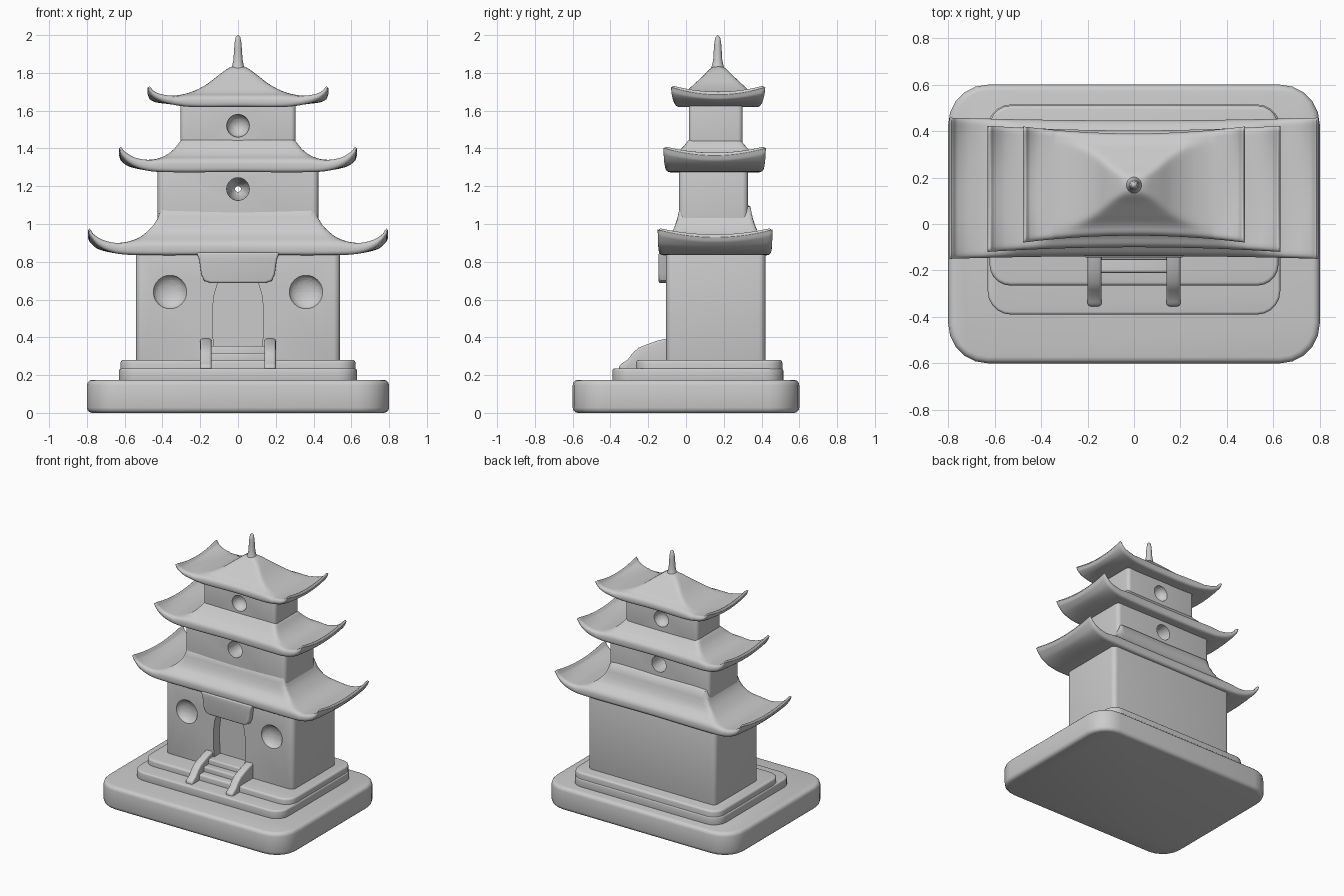
import bpy, bmesh, math
from mathutils import Matrix

if "Cube" in bpy.data.objects:
    bpy.data.objects.remove(bpy.data.objects["Cube"])


def make(name, bm):
    bmesh.ops.recalc_face_normals(bm, faces=bm.faces)
    me = bpy.data.meshes.new(name)
    bm.to_mesh(me)
    bm.free()
    ob = bpy.data.objects.new(name, me)
    bpy.context.collection.objects.link(ob)
    return ob


def activate(ob):
    bpy.ops.object.select_all(action='DESELECT')
    ob.select_set(True)
    bpy.context.view_layer.objects.active = ob


def bevel(ob, width, segs=3):
    activate(ob)
    m = ob.modifiers.new("round", 'BEVEL')
    m.width, m.segments, m.limit_method, m.angle_limit = width, segs, 'ANGLE', math.radians(50)
    bpy.ops.object.modifier_apply(modifier=m.name)


def smooth(ob, angle=40):
    activate(ob)
    bpy.ops.object.shade_smooth_by_angle(angle=math.radians(angle))


def block(name, x0, x1, y0, y1, z0, z1, corner, rim, segs=5):
    """Box with rounded upright corners and softened rims."""
    bm = bmesh.new()
    bmesh.ops.create_cube(bm, size=1, matrix=Matrix.Translation(
        ((x0 + x1) / 2, (y0 + y1) / 2, (z0 + z1) / 2)) @ Matrix.Diagonal((x1 - x0, y1 - y0, z1 - z0, 1)))
    up = [e for e in bm.edges if abs(e.verts[0].co.z - e.verts[1].co.z) > 1e-4]
    bmesh.ops.bevel(bm, geom=up, offset=corner, segments=segs, profile=0.5, affect='EDGES')
    ob = make(name, bm)
    bevel(ob, rim)
    smooth(ob)
    return ob


def prism(name, pts, axis, a, b, rim):
    """Outline extruded along x (outline in y,z) or y (outline in x,z)."""
    bm = bmesh.new()
    f = bm.faces.new([bm.verts.new((a, p, q) if axis == 'x' else (p, a, q)) for p, q in pts])
    new = bmesh.ops.extrude_face_region(bm, geom=[f])['geom']
    shift = (b - a, 0, 0) if axis == 'x' else (0, b - a, 0)
    bmesh.ops.translate(bm, vec=shift, verts=[v for v in new if isinstance(v, bmesh.types.BMVert)])
    ob = make(name, bm)
    if rim:
        bevel(ob, rim)
        smooth(ob)
    return ob


def ball(center, radii):
    bm = bmesh.new()
    bmesh.ops.create_uvsphere(bm, u_segments=32, v_segments=20, radius=1,
                              matrix=Matrix.Translation(center) @ Matrix.Diagonal((*radii, 1)))
    return make("dent_cutter", bm)


def cut(ob, cutters):
    for c in cutters:
        c.hide_render = True
        activate(ob)
        m = ob.modifiers.new("cut", 'BOOLEAN')
        m.operation, m.solver, m.object = 'DIFFERENCE', 'EXACT', c
        bpy.ops.object.modifier_apply(modifier=m.name)
        bpy.data.objects.remove(c)
    smooth(ob)


def curve(pts, t):
    """Smooth interpolation through profile points."""
    t = min(max(t, pts[0][0]), pts[-1][0])
    n = len(pts)
    i = next(k for k in range(n - 1) if t <= pts[k + 1][0])

    def slope(k):
        a, b = pts[max(k - 1, 0)], pts[min(k + 1, n - 1)]
        return (b[1] - a[1]) / (b[0] - a[0])
    (ta, va), (tb, vb) = pts[i], pts[i + 1]
    h = tb - ta
    s = (t - ta) / h
    return ((2*s**3 - 3*s*s + 1) * va + (s**3 - 2*s*s + s) * h * slope(i)
            + (3*s*s - 2*s**3) * vb + (s**3 - s*s) * h * slope(i + 1))


def roof(name, upper, lower, front, valley, y0, y1, bow):
    """Swept roof: upper/lower profiles over |x|, front profile over depth from the eave."""
    tip, k, r = upper[-1][0], 0.008, 0.022
    nx, ny = 100, 44
    depth = y1 - y0
    edge = [0, 0.002, 0.006, 0.012, r]
    ds = edge + [r + (depth - 2 * r) * j / ny for j in range(1, ny)] + [depth - e for e in reversed(edge)]
    bm = bmesh.new()
    top, bot = [], []
    for i in range(nx + 1):
        x = tip * math.sin(math.pi / 2 * (2 * i / nx - 1) * 0.999) if i not in (0, nx) else tip * (2 * i / nx - 1)
        ax = abs(x)
        a, low = curve(upper, ax), curve(lower, ax)
        inset = bow * (1 - (x / tip) ** 2)
        w = max(0, (ax - valley) / (tip - valley))
        ta, ba = [], []
        for d in ds:
            b = curve(front, min(d, depth - d)) + 2 * max(0, ax - valley)
            z = min(a, b) - k * math.log(1 + math.exp(-abs(a - b) / k)) * (1 - min(1, w * 3))
            v = 2 * d / depth - 1
            drop = 0.04 * (1 - v * v) * w * w
            e = min(d, depth - d)
            rd = r - math.sqrt(max(0, r * r - max(0, r - e) ** 2))
            rd = min(rd, max(0, (z - low) / 2))
            y = (y0 + y1) / 2 + v * (depth / 2 - inset)
            ta.append(bm.verts.new((x, y, z - rd - drop)))
            ba.append(bm.verts.new((x, y, low + rd - drop)))
        top.append(ta)
        bot.append(ba)
    n = len(ds)
    for i in range(nx):
        for j in range(n - 1):
            for g in (top, bot):
                bm.faces.new((g[i][j], g[i + 1][j], g[i + 1][j + 1], g[i][j + 1]))
        for j in (0, n - 1):
            bm.faces.new((top[i][j], top[i + 1][j], bot[i + 1][j], bot[i][j]))
    bmesh.ops.remove_doubles(bm, verts=bm.verts, dist=0.0004)
    smooth(make(name, bm), 60)


# Base and plinth
block("base", -0.8, 0.8, -0.6, 0.6, 0, 0.175, 0.17, 0.028)
block("lower_plinth", -0.63, 0.63, -0.39, 0.515, 0.16, 0.235, 0.1, 0.012)
block("upper_plinth", -0.622, 0.622, -0.265, 0.51, 0.18, 0.28, 0.09, 0.015)

# Ground storey with arched doorway and round windows
ground = block("ground_storey", -0.54, 0.54, -0.105, 0.42, 0.26, 0.86, 0.035, 0.008)
door = [(-0.125, 0.3), (0.125, 0.3), (0.135, 0.45), (0.135, 0.55), (0.125, 0.63), (0.1, 0.71),
        (-0.1, 0.71), (-0.125, 0.63), (-0.135, 0.55), (-0.135, 0.45)]
cut(ground, [prism("door_cutter", door, 'y', -0.3, -0.03, 0)]
    + [ball((s * 0.36, -0.115, 0.64), (0.09, 0.055, 0.09)) for s in (-1, 1)])

# Middle and top storeys, dented front and back
middle = block("middle_storey", -0.425, 0.425, -0.037, 0.328, 0.9, 1.3, 0.03, 0.008)
cut(middle, [ball((0, y, 1.185), (0.06, 0.19, 0.06)) for y in (-0.037, 0.328)])
upper = block("top_storey", -0.305, 0.305, 0.015, 0.3, 1.36, 1.65, 0.025, 0.008)
cut(upper, [ball((0, y, 1.52), (0.06, 0.06, 0.06)) for y in (0.015, 0.3)])

# Three swept roofs
roof("lower_roof",
     [(0, 1.1), (0.4, 1.1), (0.425, 1.03), (0.46, 0.98), (0.53, 0.925), (0.63, 0.9), (0.71, 0.915), (0.765, 0.95), (0.785, 0.98), (0.795, 0.97)],
     [(0, 0.836), (0.55, 0.836), (0.66, 0.848), (0.74, 0.885), (0.785, 0.94), (0.795, 0.97)],
     [(0, 0.9), (0.035, 0.925), (0.074, 0.965), (0.098, 1.03), (0.115, 1.1), (0.4, 1.1)],
     0.63, -0.15, 0.458, 0.012)
roof("middle_roof",
     [(0, 1.46), (0.28, 1.46), (0.305, 1.44), (0.34, 1.395), (0.4, 1.355), (0.476, 1.34), (0.55, 1.355), (0.6, 1.388), (0.62, 1.413), (0.63, 1.403)],
     [(0, 1.275), (0.4, 1.275), (0.5, 1.287), (0.575, 1.32), (0.62, 1.37), (0.63, 1.403)],
     [(0, 1.34), (0.05, 1.365), (0.1, 1.415), (0.135, 1.455), (0.16, 1.46), (0.4, 1.46)],
     0.476, -0.12, 0.423, 0.02)
roof("top_roof",
     [(0, 1.845), (0.04, 1.832), (0.1, 1.79), (0.17, 1.737), (0.25, 1.698), (0.34, 1.68), (0.41, 1.69), (0.45, 1.712), (0.468, 1.735), (0.478, 1.725)],
     [(0, 1.62), (0.25, 1.62), (0.36, 1.635), (0.43, 1.66), (0.468, 1.695), (0.478, 1.725)],
     [(0, 1.675), (0.05, 1.695), (0.1, 1.735), (0.16, 1.785), (0.21, 1.828), (0.25, 1.845)],
     0.34, -0.08, 0.42, 0.03)

# Finial
bm = bmesh.new()
prof = [(0.045, 1.80), (0.03, 1.84), (0.024, 1.87), (0.021, 1.92), (0.018, 1.96), (0.012, 1.99), (0, 2.0)]
vs = [bm.verts.new((r, 0, z)) for r, z in prof]
es = [bm.edges.new(p) for p in zip(vs, vs[1:])]
bmesh.ops.spin(bm, geom=vs + es, cent=(0, 0, 0), axis=(0, 0, 1), angle=2 * math.pi, steps=24)
bmesh.ops.remove_doubles(bm, verts=bm.verts, dist=1e-4)
bmesh.ops.translate(bm, vec=(0, 0.168, 0), verts=bm.verts)
smooth(make("finial", bm), 60)

# Door canopy
canopy = [(-0.22, 0.85), (-0.205, 0.81), (-0.195, 0.735), (-0.18, 0.7), (-0.145, 0.687),
          (0.145, 0.687), (0.18, 0.7), (0.195, 0.735), (0.205, 0.81), (0.22, 0.85)]
prism("door_canopy", canopy, 'y', -0.145, -0.08, 0.012)

# Door steps and side rails
block("door_threshold", -0.15, 0.15, -0.155, 0.0, 0.25, 0.355, 0.008, 0.01, 2)
block("door_step", -0.15, 0.15, -0.21, -0.1, 0.25, 0.318, 0.008, 0.01, 2)
rail = [(-0.08, 0.2), (-0.352, 0.2), (-0.355, 0.25), (-0.335, 0.265), (-0.31, 0.28), (-0.285, 0.315),
        (-0.25, 0.345), (-0.2, 0.365), (-0.15, 0.383), (-0.08, 0.398)]
for side, s in (("left", -1), ("right", 1)):
    prism(side + "_step_rail", rail, 'x', s * 0.14, s * 0.2, 0.012)
